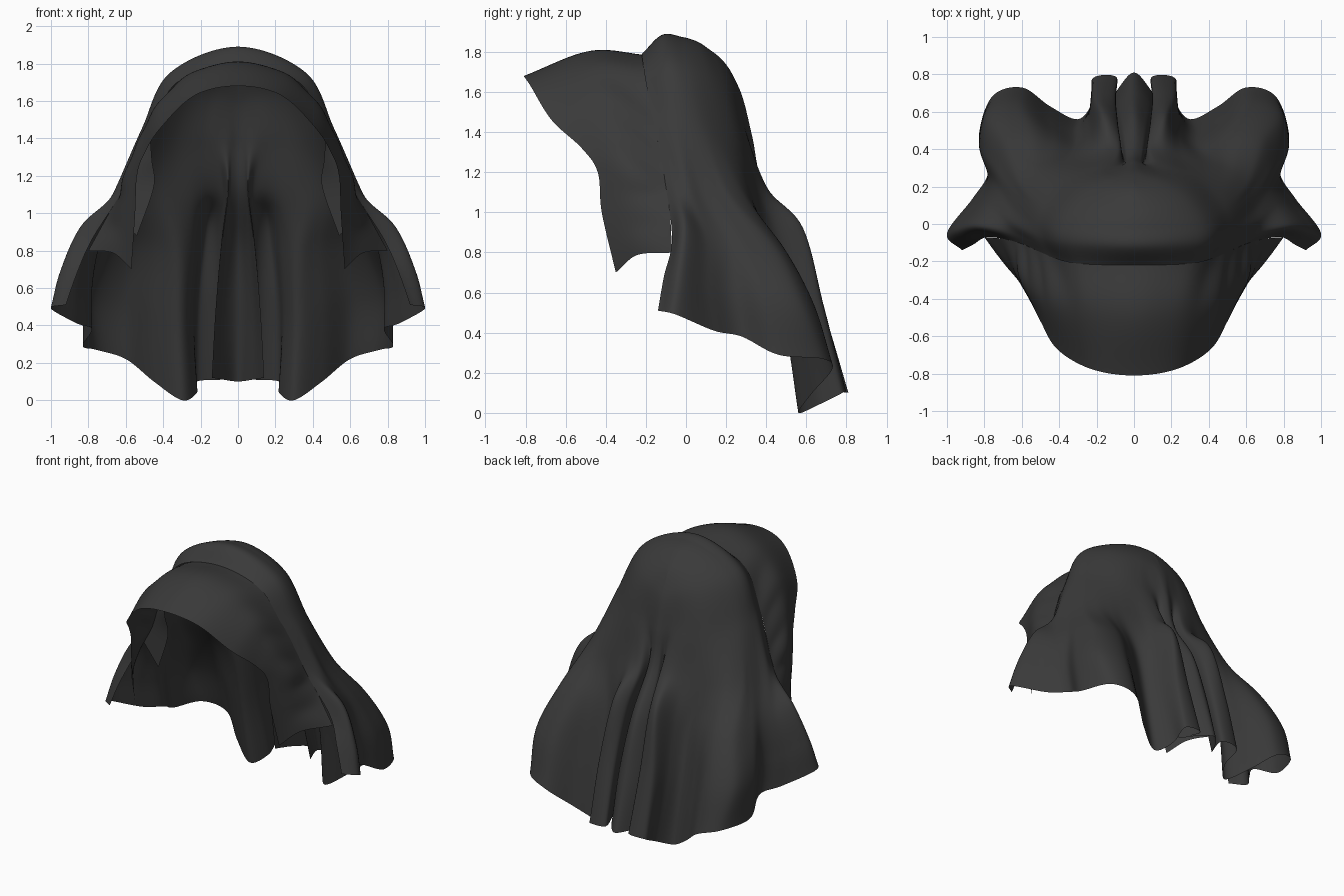
import bpy
import math
from mathutils import Vector

default_cube = bpy.data.objects.get("Cube")
if default_cube:
    bpy.data.objects.remove(default_cube, do_unlink=True)

# One dark cloth colour
cloth = bpy.data.materials.new("charcoal_cloth")
cloth.use_nodes = True
colour = (0.042, 0.042, 0.042, 1.0)
cloth.diffuse_color = colour
shader = cloth.node_tree.nodes["Principled BSDF"]
shader.inputs["Base Color"].default_value = colour
shader.inputs["Roughness"].default_value = 0.9


def phantom(end, neighbour):
    """Extra control point past an end; mirrored when the curve leaves the centre plane."""
    if abs(end.x) < 1e-5 and neighbour.x > 1e-5:
        return Vector((-neighbour.x, neighbour.y, neighbour.z))
    return end * 2 - neighbour


def resample(points, count):
    """Smooth curve through the points, evenly sampled."""
    pts = [Vector(p) for p in points]
    pts = [phantom(pts[0], pts[1])] + pts + [phantom(pts[-1], pts[-2])]
    spans = len(pts) - 3
    result = []
    for i in range(count):
        t = spans * i / (count - 1)
        k = min(int(t), spans - 1)
        t -= k
        a, b, c, d = pts[k:k + 4]
        p = (b * 2 + (c - a) * t + (a * 2 - b * 5 + c * 4 - d) * t ** 2
             + (b * 3 - a - c * 3 + d) * t ** 3) / 2
        p.x = max(p.x, 0.0)
        result.append(p)
    return result


def loft(name, rows, across, along, ripple=None):
    """Smooth half sheet through the rows, mirrored to the other side."""
    rows = [resample(row, across) for row in rows]
    columns = [resample(column, along) for column in zip(*rows)]
    verts = []
    for i, column in enumerate(columns):
        for j, p in enumerate(column):
            if ripple:
                p = ripple(p, i / (across - 1), j / (along - 1))
            verts.append(p)
    faces = []
    for i in range(across - 1):
        for j in range(along - 1):
            a = i * along + j
            faces.append((a, a + 1, a + along + 1, a + along))
    mesh = bpy.data.meshes.new(name)
    mesh.from_pydata(verts, [], faces)
    mesh.materials.append(cloth)
    obj = bpy.data.objects.new(name, mesh)
    bpy.context.collection.objects.link(obj)
    mirror = obj.modifiers.new("mirror", 'MIRROR')
    mirror.use_clip = True
    mirror.merge_threshold = 0.002
    bpy.ops.object.select_all(action='DESELECT')
    obj.select_set(True)
    bpy.context.view_layer.objects.active = obj
    bpy.ops.object.modifier_apply(modifier=mirror.name)
    bpy.ops.object.shade_smooth_by_angle(angle=math.radians(60))
    return obj


# Hood and cape: each row runs from the face opening round to the centre back
ridge = [(0, -.22, 1.79), (0, -.12, 1.885), (0, -.02, 1.875), (0, .06, 1.85),
         (0, .12, 1.81), (0, .16, 1.78), (0, .19, 1.75), (0, .22, 1.71)]
crown = [(.31, -.21, 1.71), (.36, -.1, 1.75), (.35, 0, 1.74), (.3, .1, 1.71),
         (.23, .18, 1.67), (.15, .23, 1.64), (.07, .26, 1.61), (0, .28, 1.58)]
temple = [(.46, -.17, 1.48), (.51, -.06, 1.46), (.5, .06, 1.43), (.44, .16, 1.4),
          (.33, .25, 1.38), (.19, .3, 1.38), (.07, .31, 1.38), (0, .33, 1.38)]
nape = [(.62, -.1, 1.12), (.65, -.05, 1.12), (.66, .01, 1.12), (.64, .08, 1.1),
        (.62, .16, 1.1), (.6, .22, 1.1), (.54, .28, 1.1), (.46, .31, 1.1),
        (.36, .33, 1.1), (.25, .36, 1.1), (.15, .4, 1.12), (.08, .4, 1.12),
        (.055, .34, 1.12), (.04, .37, 1.12), (0, .39, 1.12)]
shoulder = [(.78, -.07, .86), (.84, -.01, .93), (.78, .1, .86), (.74, .2, .84),
            (.74, .31, .82), (.69, .45, .82), (.56, .49, .82), (.43, .45, .8),
            (.32, .42, .78), (.24, .48, .8), (.17, .58, .92), (.09, .55, .88),
            (.09, .46, .82), (.06, .53, .82), (0, .58, .82)]
skirt = [(.86, -.11, .68), (.95, -.03, .69), (.85, .11, .62), (.78, .24, .6),
         (.82, .4, .56), (.78, .58, .55), (.61, .64, .53), (.45, .55, .46),
         (.32, .5, .4), (.25, .57, .42), (.21, .68, .52), (.1, .67, .5),
         (.12, .54, .48), (.08, .64, .47), (0, .7, .47)]
hem = [(.92, -.14, .51), (1, -.05, .49), (.86, .14, .41), (.78, .28, .38),
       (.83, .46, .29), (.76, .68, .27), (.6, .73, .22), (.45, .63, .1),
       (.3, .56, 0), (.22, .66, .04), (.22, .78, .1), (.09, .78, .11),
       (.14, .62, .12), (.08, .73, .11), (0, .81, .1)]
loft("draped_hood", [ridge, crown, temple, nape, shoulder, skirt, hem], 113, 61)


# Brim: each row runs from the top centre down to the side flap
def gathers(p, down, back):
    """Small puckers where the brim is sewn to the hood."""
    depth = .01 * math.sin(math.pi * back) * back ** 2 * min(1, down * 4)
    return p + Vector((math.sin(down * 40), 0, math.cos(down * 40))) * depth


brim_edge = [(0, -.81, 1.68), (.23, -.775, 1.63), (.41, -.67, 1.46), (.5, -.52, 1.32),
             (.54, -.44, 1.2), (.55, -.42, 1), (.57, -.35, .7)]
brim_middle = [(0, -.48, 1.805), (.25, -.46, 1.74), (.43, -.42, 1.58), (.53, -.36, 1.39),
               (.61, -.28, 1.19), (.63, -.27, 1), (.67, -.24, .79)]
brim_seam = [(0, -.2, 1.785), (.3, -.2, 1.71), (.46, -.165, 1.48), (.545, -.13, 1.3),
             (.61, -.1, 1.14), (.69, -.08, 1), (.8, -.07, .8)]
loft("sun_brim", [brim_edge, brim_middle, brim_seam], 61, 31, gathers)

# Fold of cloth tucked inward along each side of the seam
tuck_edge = [(.47, -.18, 1.42), (.46, -.17, 1.28), (.45, -.15, 1.14), (.54, -.13, .88)]
loft("seam_tuck", [brim_seam[2:6], tuck_edge], 21, 7)
